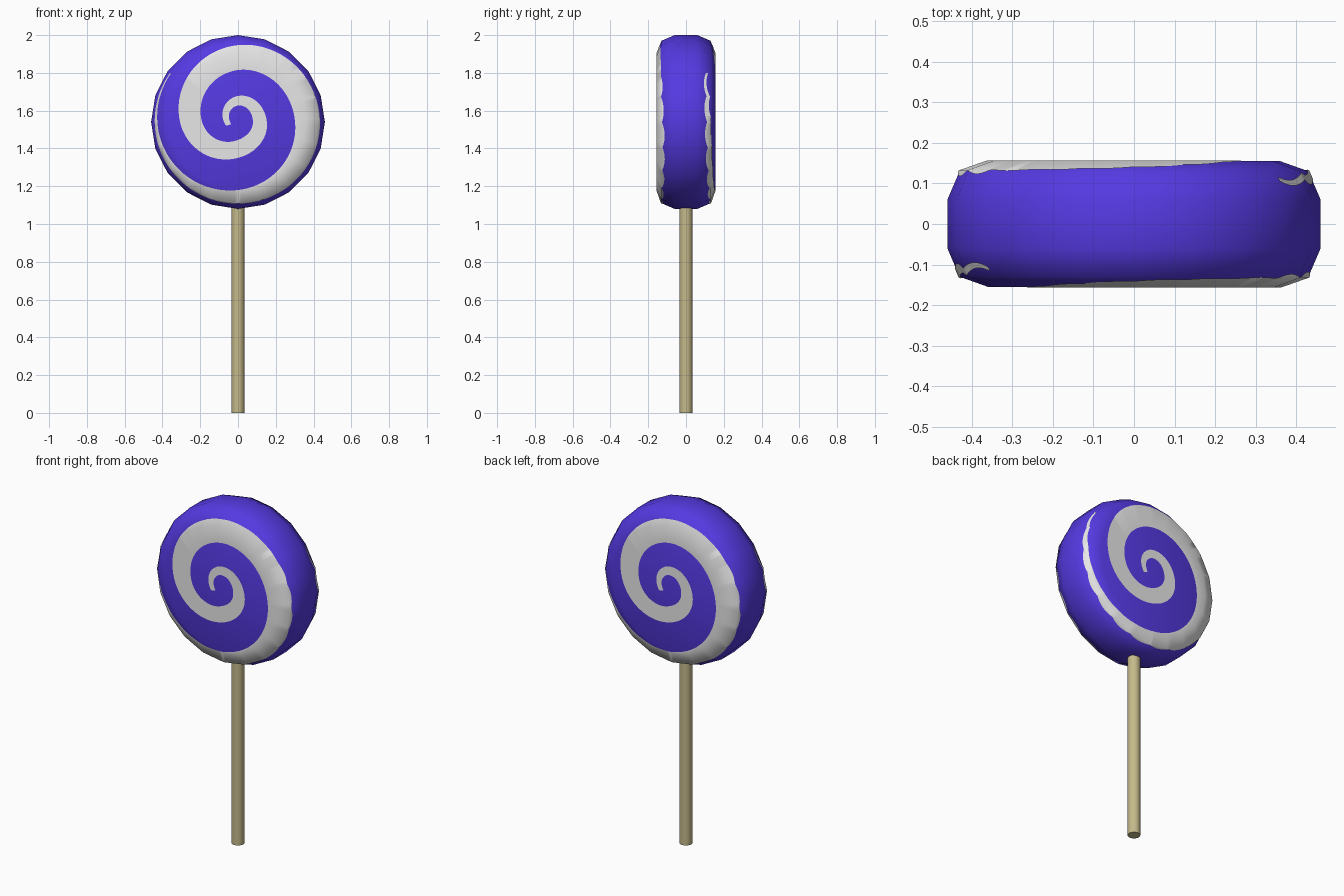
import bpy, bmesh, math

if "Cube" in bpy.data.objects:
    bpy.data.objects.remove(bpy.data.objects["Cube"])

CZ, SIDES = 1.54, 20


def material(name, rgb):
    m = bpy.data.materials.new(name)
    m.diffuse_color = (*rgb, 1)
    m.use_nodes = True
    m.node_tree.nodes["Principled BSDF"].inputs["Base Color"].default_value = m.diffuse_color
    return m


def finish(bm, name, mat):
    bmesh.ops.remove_doubles(bm, verts=bm.verts, dist=1e-5)
    me = bpy.data.meshes.new(name)
    bm.to_mesh(me)
    bm.free()
    me.materials.append(mat)
    ob = bpy.data.objects.new(name, me)
    bpy.context.collection.objects.link(ob)
    bpy.ops.object.select_all(action='DESELECT')
    ob.select_set(True)
    bpy.context.view_layer.objects.active = ob
    bpy.ops.object.shade_smooth_by_angle(angle=math.radians(50))
    return ob


blue = material("violet blue", (0.09, 0.042, 0.76))
white = material("white", (0.8, 0.8, 0.8))
tan = material("pale wood", (0.56, 0.49, 0.26))

# Candy disc: 20-sided lathe around the y axis
half = [(0.36, 0.155), (0.43, 0.13), (0.46, 0.06)]
profile = [(r, -y) for r, y in half] + half[::-1]
bm = bmesh.new()
rings = []
for r, y in profile:
    rings.append([bm.verts.new((r * math.sin(a), y, CZ + r * math.cos(a)))
                  for a in (2 * math.pi * i / SIDES for i in range(SIDES))])
for a, b in zip(rings, rings[1:]):
    for i in range(SIDES):
        j = (i + 1) % SIDES
        bm.faces.new((a[i], a[j], b[j], b[i]))
bm.faces.new(rings[0])
bm.faces.new(rings[-1])
bmesh.ops.recalc_face_normals(bm, faces=bm.faces)
finish(bm, "candy_disc", blue)

# White spiral: thin skin hugging the disc; edge radii per quarter turn from the left
INNER = [0.037, 0.042, 0.087, 0.079, 0.095, 0.19, 0.275, 0.302, 0.36, 0.427, 0.446, 0.45]
OUTER = [0.040, 0.074, 0.138, 0.153, 0.19, 0.307, 0.407, 0.434, 0.432, 0.441, 0.446, 0.45]
skin = [(0, 0.157), (0.361, 0.157), (0.432, 0.132), (0.463, 0.061)]


def radius(table, q):
    """Catmull-Rom interpolation; q = 0 is table entry 1."""
    q += 1
    i = min(int(q), len(table) - 2)
    t = q - i
    p0, p1, p2, p3 = (table[max(0, min(len(table) - 1, i + k))] for k in (-1, 0, 1, 2))
    return p1 + 0.5 * t * (p2 - p0 + t * (2 * p0 - 5 * p1 + 4 * p2 - p3
                                          + t * (3 * (p1 - p2) + p3 - p0)))


def depth(r):
    for (r0, y0), (r1, y1) in zip(skin, skin[1:]):
        if r <= r1:
            return y0 + (y1 - y0) * (r - r0) / (r1 - r0)
    return skin[-1][1]


def spiral(side, name):
    bm = bmesh.new()
    rows = []
    steps = 40                                  # per quarter turn
    seg = 2 * math.pi / SIDES
    for k in range(-8, int(8.4 * steps) + 1):
        q = k / steps
        a = q * math.pi / 2
        s = math.cos(seg / 2) / math.cos(a % seg - seg / 2)
        lo = radius(INNER, q)
        hi = max(lo, radius(OUTER, q))
        row = []
        for r in (lo, min(max(skin[1][0] * s, lo), hi), min(max(skin[2][0] * s, lo), hi), hi):
            row.append(bm.verts.new((-side * r * math.cos(a), -side * depth(r / s),
                                     CZ + r * math.sin(a))))
        rows.append(row)
    for a, b in zip(rows, rows[1:]):
        for i in range(3):
            bm.faces.new((a[i], b[i], b[i + 1], a[i + 1]))
    bmesh.ops.remove_doubles(bm, verts=bm.verts, dist=1e-5)
    # Make every face look outwards
    for f in bm.faces:
        f.normal_update()
        if f.normal.y * side > 0:
            f.normal_flip()
    finish(bm, name, white)


spiral(1, "front_spiral")
spiral(-1, "back_spiral")

# Stick
bm = bmesh.new()
bmesh.ops.create_cone(bm, cap_ends=True, segments=16, radius1=0.034, radius2=0.034, depth=1.12)
bmesh.ops.translate(bm, verts=bm.verts, vec=(0, 0, 0.56))
finish(bm, "stick", tan)
